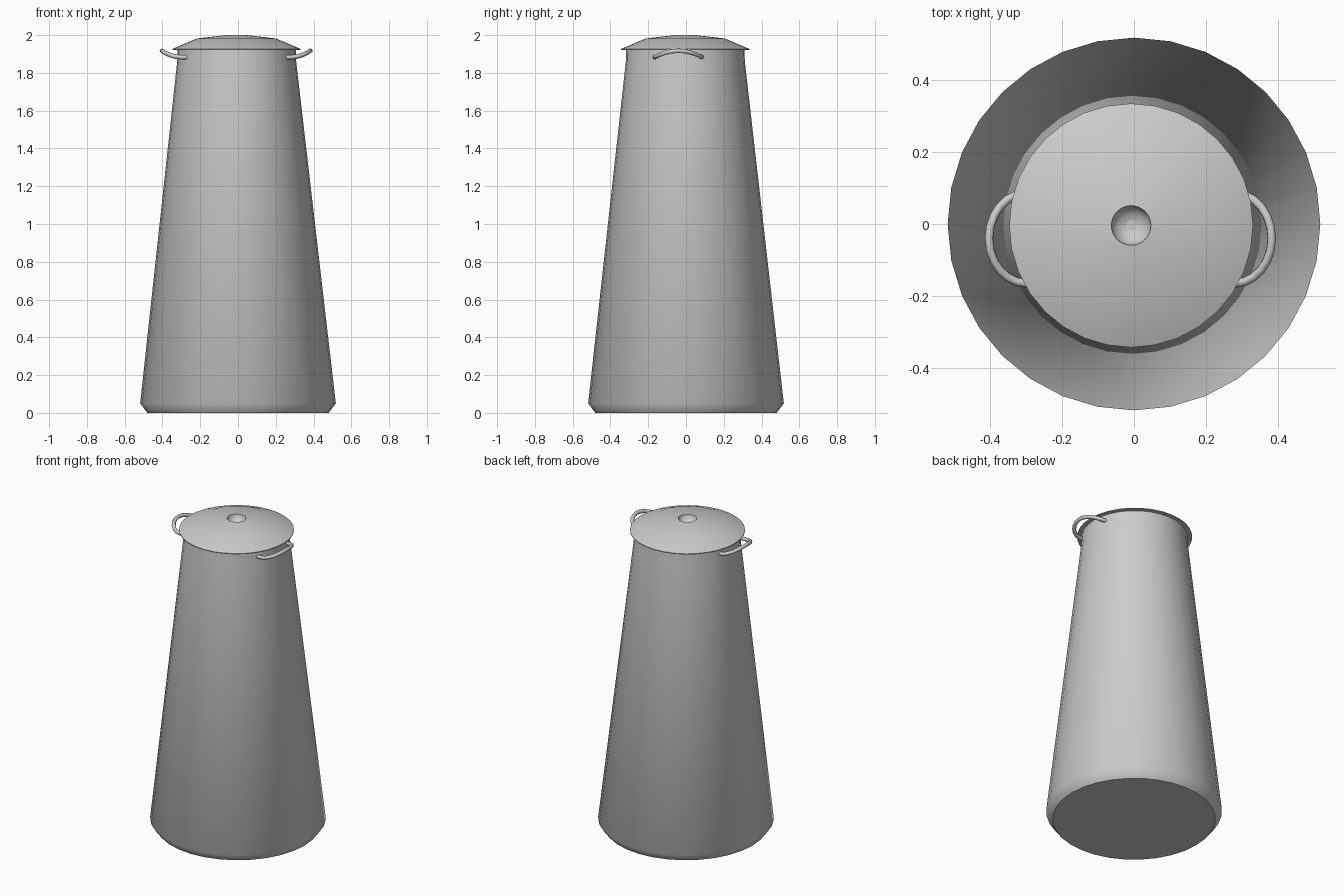
import bpy, bmesh
from math import sin, cos, pi

if "Cube" in bpy.data.objects:
    bpy.data.objects.remove(bpy.data.objects["Cube"])

SIDES = 32
grey = bpy.data.materials.new("grey metal")
grey.use_nodes = True
colour = (0.6, 0.6, 0.6, 1)
grey.diffuse_color = colour
grey.node_tree.nodes["Principled BSDF"].inputs["Base Color"].default_value = colour


def finish(name, bm):
    mesh = bpy.data.meshes.new(name)
    bmesh.ops.recalc_face_normals(bm, faces=bm.faces[:])
    bm.to_mesh(mesh)
    bm.free()
    mesh.materials.append(grey)
    obj = bpy.data.objects.new(name, mesh)
    bpy.context.collection.objects.link(obj)
    return obj


def lathe(name, profile, sharp=()):
    """Revolve (radius, z, x offset) rings, capping both ends."""
    bm = bmesh.new()
    rings = []
    for r, z, dx in profile:
        rings.append([bm.verts.new((dx + r * sin(2 * pi * i / SIDES),
                                    dx / 2 + r * cos(2 * pi * i / SIDES), z))
                      for i in range(SIDES)])
    for low, high in zip(rings, rings[1:]):
        for i in range(SIDES):
            j = (i + 1) % SIDES
            bm.faces.new((low[i], low[j], high[j], high[i])).smooth = True
    bm.faces.new(rings[0])
    bm.faces.new(rings[-1])
    bm.edges.ensure_lookup_table()
    for k in sharp:
        for i in range(SIDES):
            bm.edges.get((rings[k][i], rings[k][(i + 1) % SIDES])).smooth = False
    return finish(name, bm)


# Tapered container with a chamfered foot and short neck
lathe("body", [(0.48, 0, 0), (0.518, 0.05, 0),
               (0.315, 1.86, -0.007), (0.313, 1.925, -0.007)])

# Domed lid with a thin rim and a round hollow in the middle
OFF = -0.008
hollow = [(0.055 * cos(a), 2.0 - 0.045 * sin(a), OFF)
          for a in (pi * k / 12 for k in range(6))]
lathe("lid", [(0.31, 1.921, OFF), (0.339, 1.922, OFF), (0.339, 1.927, OFF),
              (0.21, 1.982, OFF)] + hollow, sharp=(1, 2, 4))


# Bowed tube handles on both sides
def handle(name, side):
    path = [(0.25, -0.165, 1.883)]
    for k in range(13):
        a = -pi / 2 + pi * k / 12
        path.append((0.29 + 0.103 * cos(a), -0.04 + 0.125 * sin(a),
                     1.883 + 0.034 * cos(a) ** 2))
    path.append((0.25, 0.085, 1.883))
    curve = bpy.data.curves.new(name, "CURVE")
    curve.dimensions = "3D"
    curve.bevel_depth = 0.012
    curve.bevel_resolution = 2
    curve.use_fill_caps = True
    spline = curve.splines.new("POLY")
    spline.points.add(len(path) - 1)
    for point, (x, y, z) in zip(spline.points, path):
        point.co = (side * x - 0.01, y, z, 1)
    spline.use_smooth = True
    curve.materials.append(grey)
    obj = bpy.data.objects.new(name, curve)
    bpy.context.collection.objects.link(obj)


handle("left_handle", 1)
handle("right_handle", -1)
